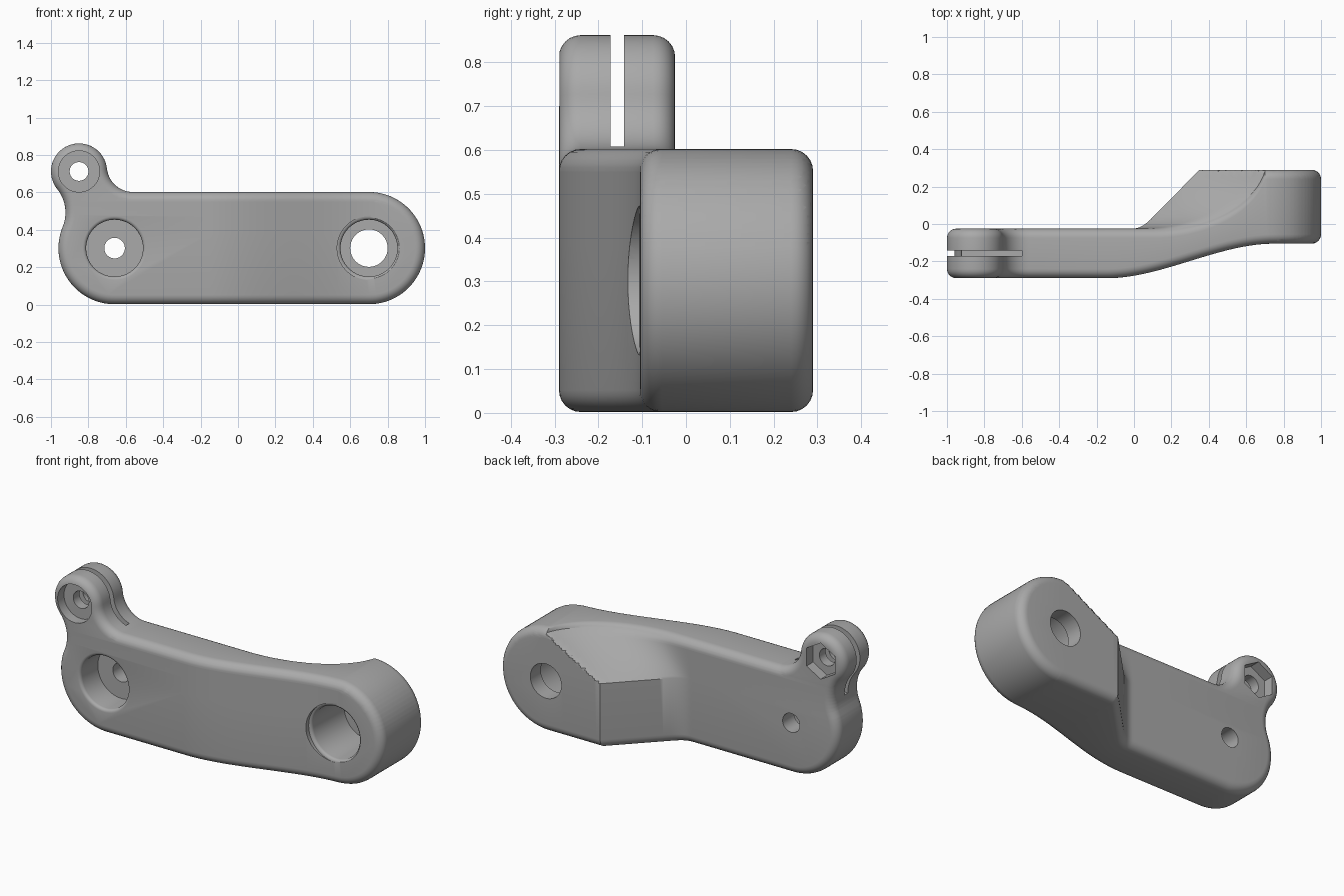
import bpy, bmesh
from math import sin, cos, pi, sqrt, atan2, radians
from mathutils import Vector

cube = bpy.data.objects.get("Cube")
if cube:
    bpy.data.objects.remove(cube, do_unlink=True)

grey = bpy.data.materials.new("plain grey")
grey.use_nodes = True
grey.diffuse_color = (0.4, 0.4, 0.4, 1)
grey.node_tree.nodes["Principled BSDF"].inputs["Base Color"].default_value = (0.4, 0.4, 0.4, 1)

FRONT, ARM_BACK, BACK, ROUND = -0.29, -0.025, 0.29, 0.05
RIGHT_END, LEFT_END, EAR = Vector((0.7, 0.302)), Vector((-0.66, 0.302)), Vector((-0.85, 0.712))
BODY_R, EAR_R = 0.3, 0.15


def make_object(name, bm):
    bmesh.ops.recalc_face_normals(bm, faces=bm.faces)
    mesh = bpy.data.meshes.new(name)
    bm.to_mesh(mesh)
    bm.free()
    mesh.materials.append(grey)
    ob = bpy.data.objects.new(name, mesh)
    bpy.context.collection.objects.link(ob)
    return ob


def arc(centre, r, a0, a1, steps, side=1):
    """Points of an arc with outward normals; side -1 makes a hollow fillet."""
    out = []
    for i in range(steps + 1):
        a = a0 + (a1 - a0) * i / steps
        d = Vector((cos(a), sin(a)))
        out.append((centre + d * r, d * side))
    return out


def angle(a, b):
    return atan2(b.y - a.y, b.x - a.x)


def outline():
    """Rounded bar with a clamp ear, joined by two tangent fillets."""
    top = LEFT_END.y + BODY_R
    r1, r2 = 0.14, 0.2
    dz = top + r1 - EAR.y
    f1 = Vector((EAR.x + sqrt((EAR_R + r1) ** 2 - dz * dz), top + r1))
    span = EAR - LEFT_END
    d = span.length
    u = span / d
    a = ((BODY_R + r2) ** 2 - (EAR_R + r2) ** 2 + d * d) / (2 * d)
    h = sqrt((BODY_R + r2) ** 2 - a * a)
    f2 = LEFT_END + u * a + Vector((-u.y, u.x)) * h
    pts = arc(RIGHT_END, BODY_R, -pi / 2, pi / 2, 40)
    pts += arc(f1, r1, -pi / 2, angle(f1, EAR) - (2 * pi if angle(f1, EAR) > 0 else 0), 12, -1)
    pts += arc(EAR, EAR_R, angle(EAR, f1), angle(EAR, f2) + 2 * pi, 32)[1:]
    pts += arc(f2, r2, angle(f2, EAR), angle(f2, LEFT_END), 12, -1)[1:]
    pts += arc(LEFT_END, BODY_R, angle(LEFT_END, f2), 3 * pi / 2, 28)[1:]
    return pts


def clamp(v):
    return max(0.0, min(1.0, v))


def front_y(x):
    t = clamp((x + 0.15) / 0.9)
    return FRONT + 0.185 * t * t * (3 - 2 * t)


def back_y(x, z):
    """Straight ramp low down, turning into a hollow scoop near the top."""
    s = clamp((z - 0.38) / 0.2)
    x0, x1 = 0.04 + 0.06 * s, 0.35 + 0.35 * s
    rise = BACK - ARM_BACK
    t = min(1.0, (x - x0) / (x1 - x0))
    scoop = (1 - sqrt(1 - 0.96 * t * t)) / 0.8 if t > 0 else 0
    h = rise * (t * (1 - s) + scoop * s)
    k = 0.05 * (1 - s) + 0.001
    if abs(h) < k:
        h = (h + k) ** 2 / (4 * k)
    return ARM_BACK + max(0.0, min(rise, h))


# Arm: stacked outline rings with rounded rims, sliced, then bent front and back
bm = bmesh.new()
shape = outline()
levels = []
for i in range(7):
    a = i * pi / 12
    levels.append((ROUND * (1 - sin(a)), -1 + ROUND * (1 - cos(a))))
levels += [(inset, -y) for inset, y in reversed(levels)]
rings = [[bm.verts.new((p.x - n.x * inset, y, p.y - n.y * inset)) for p, n in shape]
         for inset, y in levels]
count = len(shape)
for a, b in zip(rings, rings[1:]):
    for i in range(count):
        j = (i + 1) % count
        bm.faces.new((a[i], a[j], b[j], b[i]))
bm.faces.new(rings[0])
bm.faces.new(rings[-1][::-1])
bmesh.ops.remove_doubles(bm, verts=bm.verts, dist=0.00005)


def slice_at(co, no):
    geom = bm.verts[:] + bm.edges[:] + bm.faces[:]
    bmesh.ops.bisect_plane(bm, geom=geom, dist=0.00005, plane_co=co, plane_no=no)


for i in range(72):
    slice_at((-0.15 + i * 0.0125, 0, 0), (1, 0, 0))
for i in range(21):
    slice_at((0, 0, 0.38 + i * 0.01), (0, 0, 1))
for v in bm.verts:
    x, y, z = v.co
    v.co.y = front_y(x) + y + 1 if y < 0 else back_y(x, z) - (1 - y)
arm = make_object("clamp_arm", bm)


def cutter(centre, profile, sides=64, turn=0.0):
    """Turned cutter along y from (radius, y) pairs."""
    bm = bmesh.new()
    rows = []
    for r, y in profile:
        rows.append([bm.verts.new((centre.x + r * cos(turn + 2 * pi * i / sides), y,
                                   centre.y + r * sin(turn + 2 * pi * i / sides)))
                     for i in range(sides)])
    for a, b in zip(rows, rows[1:]):
        for i in range(sides):
            j = (i + 1) % sides
            bm.faces.new((a[i], a[j], b[j], b[i]))
    bm.faces.new(rows[0])
    bm.faces.new(rows[-1])
    return make_object("cutter", bm)


def bore(centre, face, big, depth, small, rim):
    """Counterbore with a softened rim and a through hole."""
    profile = [(big + rim, face - 0.2)]
    for i in range(5 if rim else 1):
        a = i * pi / 8
        profile.append((big + rim * (1 - sin(a)), face + rim * (1 - cos(a))))
    profile += [(big, face + depth), (small, face + depth), (small, 0.5)]
    return cutter(centre, profile)


def slot():
    bm = bmesh.new()
    bmesh.ops.create_cube(bm, size=1)
    for v in bm.verts:
        v.co = (-0.85 + v.co.x * 0.5, -0.157 + v.co.y * 0.03, 0.74 + v.co.z * 0.5)
    return make_object("cutter", bm)


# Bores, hexagonal nut pocket and clamp slot
cutters = [
    bore(LEFT_END, FRONT, 0.152, 0.16, 0.055, 0.018),
    bore(RIGHT_END, front_y(RIGHT_END.x), 0.152, 0.3, 0.1, 0.018),
    bore(EAR, FRONT, 0.11, 0.06, 0.05, 0),
    cutter(EAR, [(0.105, ARM_BACK - 0.06), (0.105, 0.2)], 6, radians(30)),
    slot(),
]
bpy.context.view_layer.objects.active = arm
for c in cutters:
    c.hide_render = True
    mod = arm.modifiers.new("cut", 'BOOLEAN')
    mod.operation = 'DIFFERENCE'
    mod.solver = 'EXACT'
    mod.object = c
    bpy.ops.object.modifier_apply(modifier=mod.name)
    bpy.data.objects.remove(c, do_unlink=True)

for ob in bpy.context.selected_objects:
    ob.select_set(False)
arm.select_set(True)
bpy.ops.object.shade_smooth_by_angle(angle=radians(32))
